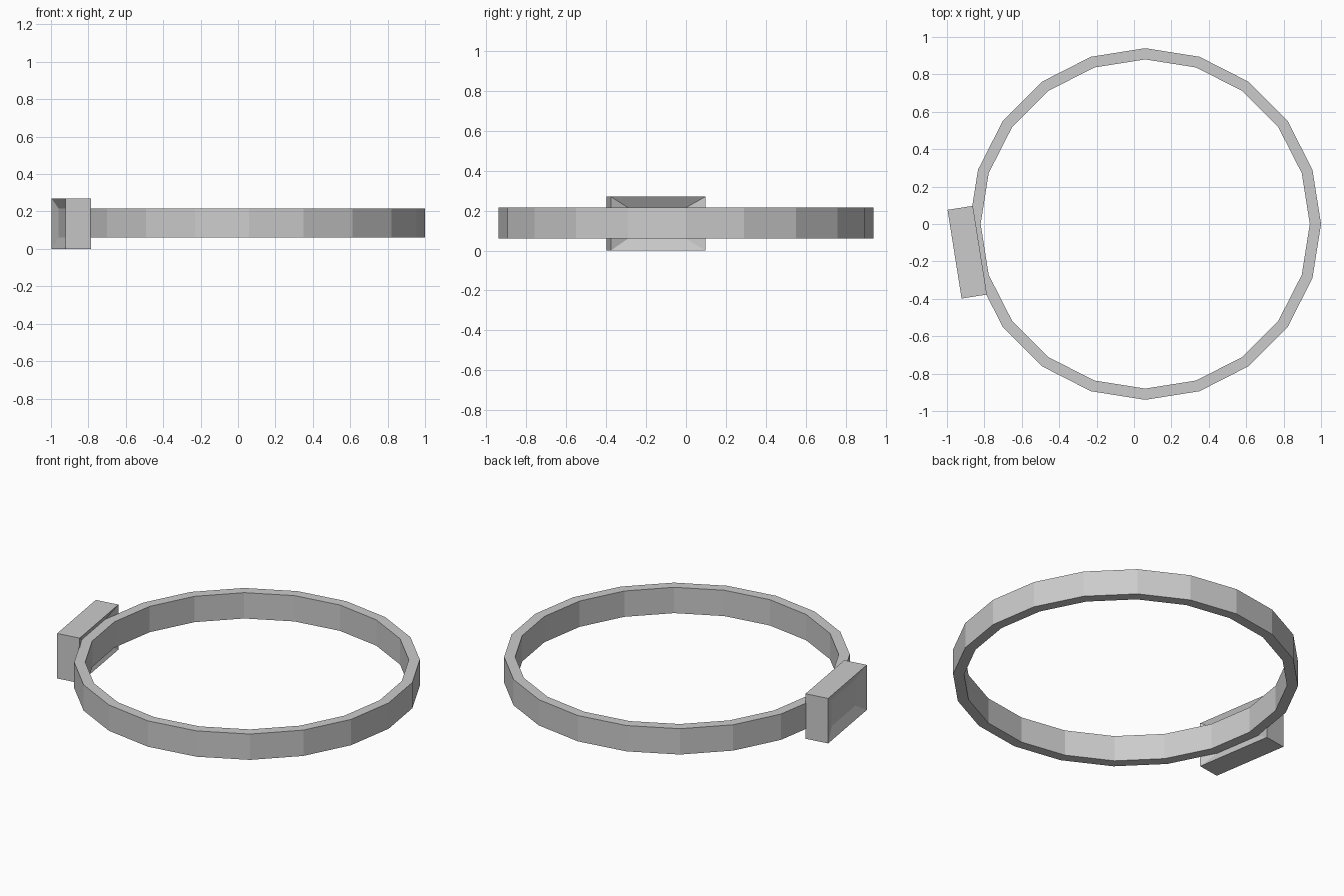
import bpy, bmesh
from math import cos, sin, radians

if "Cube" in bpy.data.objects:
    bpy.data.objects.remove(bpy.data.objects["Cube"])

CX = 0.06            # ring centre in x
SIDES = 20

def make_object(name, bm):
    bmesh.ops.remove_doubles(bm, verts=bm.verts, dist=1e-5)
    bmesh.ops.recalc_face_normals(bm, faces=bm.faces)
    me = bpy.data.meshes.new(name)
    bm.to_mesh(me)
    bm.free()
    ob = bpy.data.objects.new(name, me)
    bpy.context.collection.objects.link(ob)
    return ob

def bridge(bm, loops, closed):
    # join successive vertex loops with quads
    pairs = list(zip(loops, loops[1:] + loops[:1] if closed else loops[1:]))
    for a, b in pairs:
        n = len(a)
        for i in range(n):
            j = (i + 1) % n
            bm.faces.new((a[i], a[j], b[j], b[i]))

# Band: 20-sided ring with a rectangular section
bm = bmesh.new()
loops = []
for r, z in ((0.94, 0.06), (0.94, 0.215), (0.88, 0.215), (0.88, 0.06)):
    loops.append([bm.verts.new((CX + r * cos(radians(18 * i)),
                                r * sin(radians(18 * i)), z)) for i in range(SIDES)])
bridge(bm, loops, True)
make_object("band", bm)

# Case: box on one band facet, recessed on its inner and outer sides
ang = radians(189)
n = (cos(ang), sin(ang))
t = (-sin(ang), cos(ang))

def rect(bm, dist, half, z0, z1):
    return [bm.verts.new((CX + n[0] * dist + t[0] * s * half,
                          n[1] * dist + t[1] * s * half, z))
            for s, z in ((-1, z0), (1, z0), (1, z1), (-1, z1))]

bm = bmesh.new()
sections = [rect(bm, 0.928, 0.147, 0.06, 0.215),   # meets the band facet
            rect(bm, 0.895, 0.24, 0.0, 0.27),      # inner rim
            rect(bm, 1.032, 0.24, 0.0, 0.27),      # outer rim
            rect(bm, 1.008, 0.147, 0.06, 0.215)]   # recessed front panel
bridge(bm, sections, False)
bm.faces.new(sections[0])
bm.faces.new(sections[-1])
make_object("case", bm)
